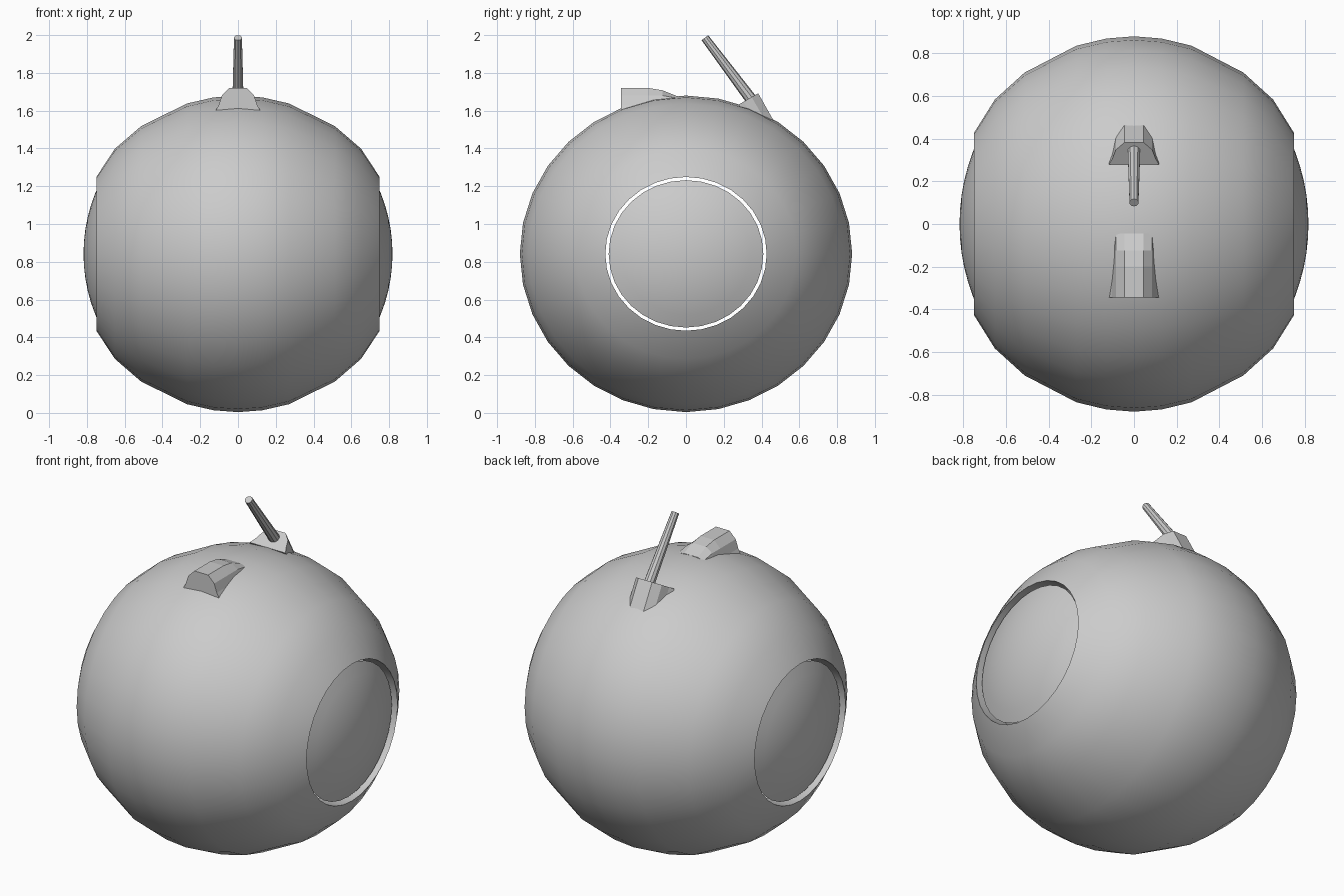
import bpy, bmesh, math
from mathutils import Vector, Matrix

if "Cube" in bpy.data.objects:
    bpy.data.objects.remove(bpy.data.objects["Cube"], do_unlink=True)

CENTRE_Z = 0.842
SIDES = 32
Y_STRETCH = 1.05

grey = bpy.data.materials.new("plain grey")
grey.use_nodes = True
grey.diffuse_color = (0.6, 0.6, 0.6, 1)
grey.node_tree.nodes["Principled BSDF"].inputs["Base Color"].default_value = (0.6, 0.6, 0.6, 1)


def finish(bm, name, smooth):
    bmesh.ops.recalc_face_normals(bm, faces=bm.faces)
    mesh = bpy.data.meshes.new(name)
    bm.to_mesh(mesh)
    bm.free()
    mesh.materials.append(grey)
    obj = bpy.data.objects.new(name, mesh)
    bpy.context.collection.objects.link(obj)
    if smooth:
        bpy.ops.object.select_all(action='DESELECT')
        obj.select_set(True)
        bpy.context.view_layer.objects.active = obj
        bpy.ops.object.shade_smooth_by_angle(angle=math.radians(35))
    return obj


def lathe_x(name, profile):
    """Spin (x, radius) points round the sideways axis."""
    bm = bmesh.new()
    verts = [bm.verts.new((x, 0, r)) for x, r in profile]
    edges = [bm.edges.new(pair) for pair in zip(verts, verts[1:])]
    bmesh.ops.spin(bm, geom=verts + edges, cent=(0, 0, 0), axis=(1, 0, 0),
                   angle=math.tau, steps=SIDES, use_duplicate=False)
    bmesh.ops.remove_doubles(bm, verts=bm.verts, dist=0.0005)
    for v in bm.verts:
        v.co.y *= Y_STRETCH
        v.co.z += CENTRE_Z
    return finish(bm, name, True)


def fin(name, origin, along, up, stations):
    """Loft a flared ridge; stations give (length, height of the crest)."""
    along, up, origin = Vector(along), Vector(up), Vector(origin)
    bm = bmesh.new()
    rings = []
    for length, crest in stations:
        half = [(0.118, -0.01), (0.102, 0.02), (0.085, min(0.07, crest - 0.01)), (0.045, crest)]
        section = half + [(-w, h) for w, h in reversed(half)]
        rings.append([bm.verts.new(origin + along * length + up * h + Vector((w, 0, 0)))
                      for w, h in section])
    for a, b in zip(rings, rings[1:]):
        for i in range(len(a)):
            j = (i + 1) % len(a)
            bm.faces.new((a[i], a[j], b[j], b[i]))
    bm.faces.new(rings[0])
    bm.faces.new(rings[-1])
    return finish(bm, name, False)


# Round hull with a circular opening and short inner wall on each side
half = [(0.6, 0.407), (0.75, 0.407), (0.652, 0.556), (0.513, 0.676), (0.27, 0.796), (0.13, 0.828)]
lathe_x("hull", half + [(0, 0.838)] + [(-x, r) for x, r in reversed(half)])

# Domed side covers, floating just inside the openings
for side, name in ((1, "left_cover"), (-1, "right_cover")):
    radii = [0.39 * i / 6 for i in range(7)]
    lathe_x(name, [(side * 0.818 * math.sqrt(1 - (r / 0.84) ** 2), r) for r in radii])

# Ridges on top
fin("front_ridge", (0, -0.345, 1.61), (0, 1, 0), (0, 0, 1),
    [(0, 0.11), (0.145, 0.11), (0.22, 0.098), (0.3, 0.066)])
fin("antenna_mount", (0, 0.287, 1.637), (0, 0.5, -0.866), (0, 0.866, 0.5),
    [(0, 0.11), (0.19, 0.108)])

# Tapered antenna leaning forward
base, tip = Vector((0, 0.375, 1.62)), Vector((0, 0.1, 1.986))
axis = tip - base
bm = bmesh.new()
bmesh.ops.create_cone(bm, cap_ends=True, segments=10, radius1=0.032, radius2=0.022,
                      depth=axis.length,
                      matrix=Matrix.Translation((base + tip) / 2)
                      @ axis.to_track_quat('Z', 'Y').to_matrix().to_4x4())
finish(bm, "antenna", False)
